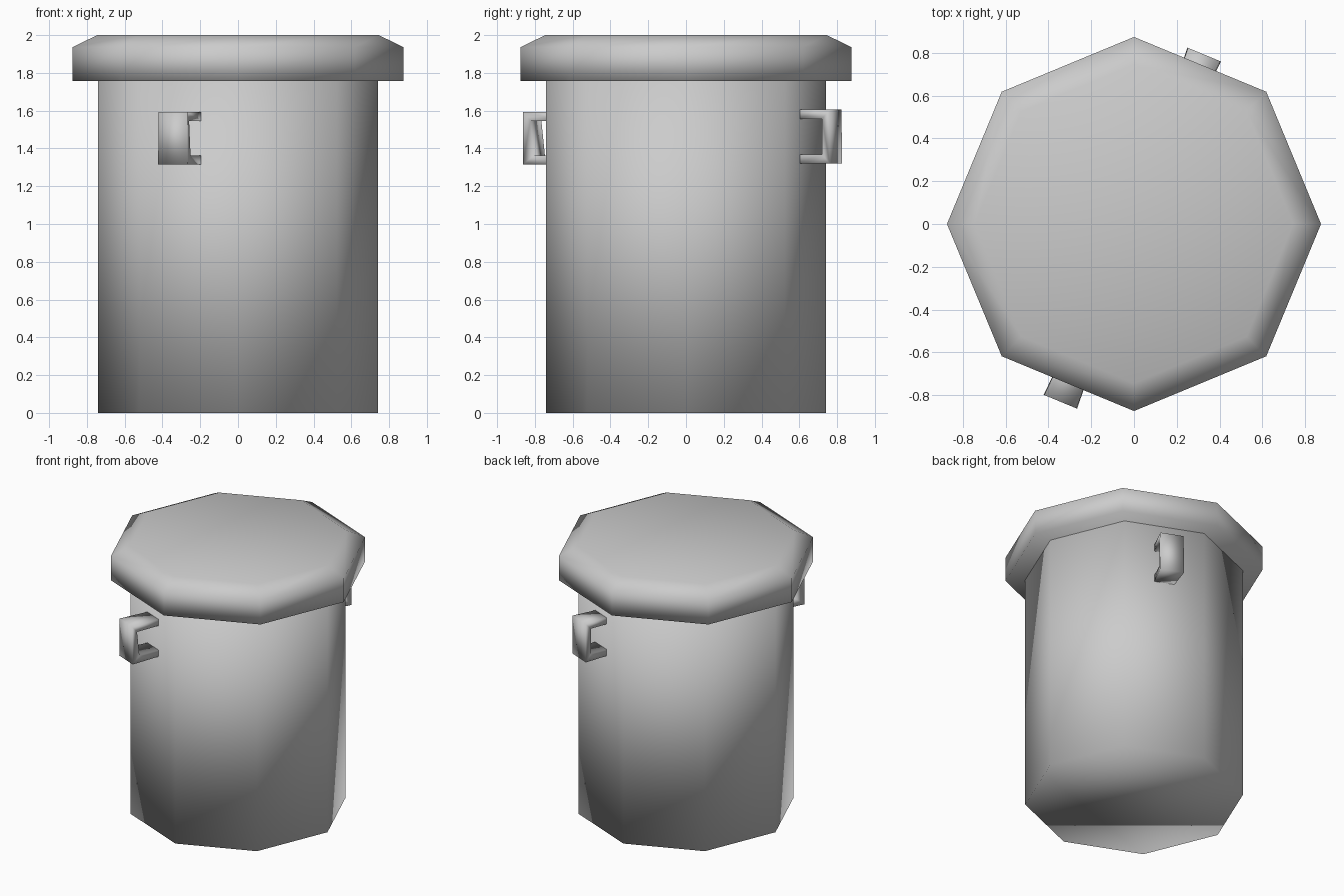
import bpy, bmesh
from math import cos, sin, pi, radians
from mathutils import Vector

if "Cube" in bpy.data.objects:
    bpy.data.objects.remove(bpy.data.objects["Cube"])


def make_object(name, bm):
    bmesh.ops.recalc_face_normals(bm, faces=bm.faces)
    mesh = bpy.data.meshes.new(name)
    bm.to_mesh(mesh)
    bm.free()
    mesh.shade_smooth()
    obj = bpy.data.objects.new(name, mesh)
    bpy.context.collection.objects.link(obj)
    return obj


def octagon_stack(name, profile):
    """Capped eight-sided solid through (radius, z) rings, corners on the axes."""
    bm = bmesh.new()
    rings = [[bm.verts.new((r * cos(i * pi / 4), r * sin(i * pi / 4), z))
              for i in range(8)] for r, z in profile]
    for a, b in zip(rings, rings[1:]):
        for i in range(8):
            j = (i + 1) % 8
            bm.faces.new((a[i], a[j], b[j], b[i]))
    bm.faces.new(rings[0])
    bm.faces.new(rings[-1])
    return make_object(name, bm)


def handle(name, angle, outer, inner_top, inner_bottom, z0, z1):
    """C-shaped grip standing out from one flat side, flared at the outer bar."""
    n = Vector((cos(angle), sin(angle), 0))
    t = Vector((-sin(angle), cos(angle), 0))
    root, bar = 0.66, 0.048
    # (distance from axis, height, half width) around the C
    outline = [(root, z0, 0.07), (outer, z0, 0.085),
               (outer, z1, 0.082), (root, z1, 0.07),
               (root, z1 - bar, 0.07), (inner_top, z1 - bar, 0.076),
               (inner_bottom, z0 + bar, 0.076), (root, z0 + bar, 0.07)]
    bm = bmesh.new()
    sides = [[bm.verts.new(n * r + t * (w * s) + Vector((0, 0, z)))
              for r, z, w in outline] for s in (-1, 1)]
    for i in range(8):
        j = (i + 1) % 8
        bm.faces.new((sides[0][i], sides[0][j], sides[1][j], sides[1][i]))
    for v in sides:
        # lower arm, outer bar, upper arm
        for q in ((0, 1, 6, 7), (1, 2, 5, 6), (2, 3, 4, 5)):
            bm.faces.new([v[k] for k in q])
    return make_object(name, bm)


# Bin body and bevelled lid
octagon_stack("bin_body", [(0.74, 0), (0.74, 1.77)])
octagon_stack("lid", [(0.875, 1.757), (0.875, 1.937), (0.745, 2.0)])

# Grips on two opposite sides
handle("front_handle", radians(247.5), 0.90, 0.86, 0.84, 1.315, 1.593)
handle("back_handle", radians(67.5), 0.858, 0.812, 0.812, 1.32, 1.605)
